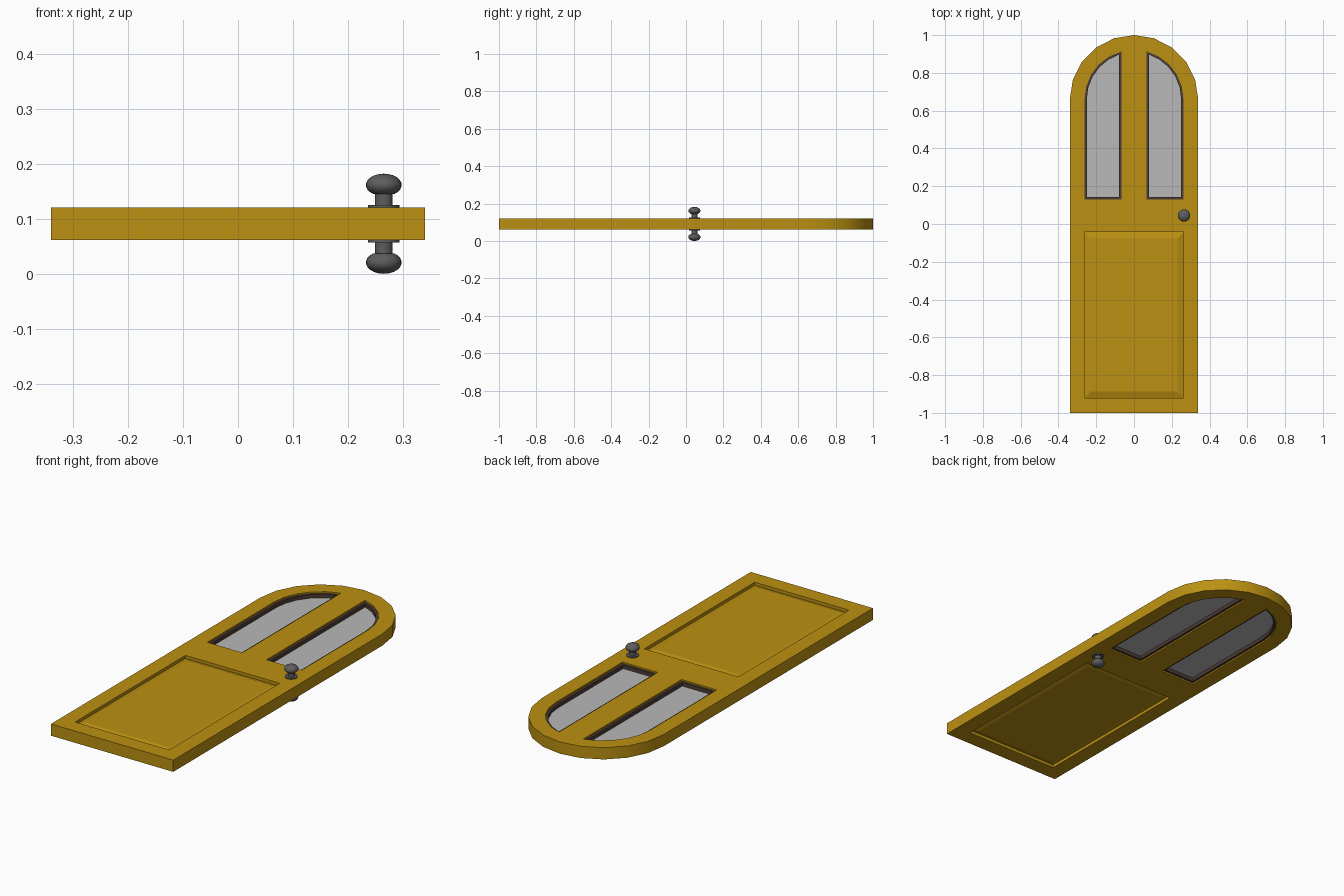
import bpy, bmesh
from math import sin, cos, pi, acos

if "Cube" in bpy.data.objects:
    bpy.data.objects.remove(bpy.data.objects["Cube"])

ZC = 0.0915      # mid-plane of the door
HALF = 0.0295    # half thickness
W, ARC_Y = 0.34, 0.66


def material(name, rgb):
    m = bpy.data.materials.new(name)
    m.diffuse_color = (*rgb, 1)
    m.use_nodes = True
    m.node_tree.nodes["Principled BSDF"].inputs["Base Color"].default_value = m.diffuse_color
    return m


GOLD = material("door_paint", (0.50, 0.28, 0.006))
DARK = material("trim_brown", (0.075, 0.045, 0.035))
GLASS = material("glass_grey", (0.48, 0.48, 0.48))
METAL = material("knob_metal", (0.11, 0.11, 0.11))


def finish(ob, mat):
    ob.data.materials.clear()
    ob.data.materials.append(mat)
    bpy.ops.object.select_all(action='DESELECT')
    ob.select_set(True)
    bpy.context.view_layer.objects.active = ob
    bpy.ops.object.shade_smooth_by_angle(angle=pi / 6)


def plate(name, loops, half, mat):
    """Flat plate: first loop is the outline, further loops are holes."""
    cu = bpy.data.curves.new(name, 'CURVE')
    cu.dimensions = '2D'
    cu.fill_mode = 'BOTH'
    cu.extrude = half
    for loop in loops:
        sp = cu.splines.new('POLY')
        sp.points.add(len(loop) - 1)
        for p, (x, y) in zip(sp.points, loop):
            p.co = (x, y, 0, 1)
        sp.use_cyclic_u = True
    ob = bpy.data.objects.new(name, cu)
    bpy.context.collection.objects.link(ob)
    ob.location.z = ZC
    bpy.ops.object.select_all(action='DESELECT')
    ob.select_set(True)
    bpy.context.view_layer.objects.active = ob
    bpy.ops.object.convert(target='MESH')
    ob = bpy.context.object
    bm = bmesh.new()
    bm.from_mesh(ob.data)
    bmesh.ops.remove_doubles(bm, verts=bm.verts, dist=1e-5)
    bmesh.ops.recalc_face_normals(bm, faces=bm.faces)
    bm.to_mesh(ob.data)
    bm.free()
    finish(ob, mat)
    return ob


def window(side, inset=0.0):
    """Half-arch window outline on one side of the centre bar."""
    x0, r, y0 = 0.067 + inset, 0.262 - inset, 0.13 + inset
    end = acos(x0 / r)
    pts = [(x0, y0), (r, y0)]
    pts += [(r * cos(end * i / 5), ARC_Y + r * sin(end * i / 5)) for i in range(6)]
    return [(side * x, y) for x, y in pts]


def rect(inset=0.0):
    x, y0, y1 = 0.262 - inset, -0.92 + inset, -0.043 - inset
    return [(-x, y0), (x, y0), (x, y1), (-x, y1)]


# Door slab with arched top and three openings
outline = [(-W, -1), (W, -1)]
outline += [(W * cos(pi * i / 10), ARC_Y + W * sin(pi * i / 10)) for i in range(11)]
plate("door_slab", [outline, window(1), window(-1), rect()], HALF, GOLD)

# Window trims and panes
for side, tag in ((1, "right"), (-1, "left")):
    plate(f"window_trim_{tag}", [window(side), window(side, 0.012)], 0.022, DARK)
    plate(f"window_pane_{tag}", [window(side, 0.011)], 0.004, GLASS)

# Raised lower panel, bevelled on both faces
bm = bmesh.new()
rings = [[bm.verts.new((x, y, z)) for x, y in rect(i)]
         for i, z in ((0.032, -0.024), (0, -0.014), (0, 0.014), (0.032, 0.024))]
for a, b in zip(rings, rings[1:]):
    for i in range(4):
        j = (i + 1) % 4
        bm.faces.new((a[i], a[j], b[j], b[i]))
bm.faces.new(rings[0][::-1])
bm.faces.new(rings[-1])
me = bpy.data.meshes.new("lower_panel")
bm.to_mesh(me)
bm.free()
panel = bpy.data.objects.new("lower_panel", me)
bpy.context.collection.objects.link(panel)
panel.location.z = ZC
finish(panel, GOLD)
panel.data.shade_flat()

# Knobs: lathed rosette, neck and flattened ball, mirrored to the back
profile = [(0, 0.025), (0.029, 0.025), (0.029, 0.034), (0.016, 0.034), (0.016, 0.055)]
profile += [(0.0325 * sin(t), 0.0705 - 0.0205 * cos(t))
            for t in (pi * (0.2 + 0.8 * i / 9) for i in range(10))]
N = 24
for sgn, tag in ((1, "front"), (-1, "back")):
    bm = bmesh.new()
    rings = [[bm.verts.new((r * cos(2 * pi * k / N), r * sin(2 * pi * k / N), sgn * z))
              for k in range(N)] for r, z in profile]
    for a, b in zip(rings, rings[1:]):
        for k in range(N):
            j = (k + 1) % N
            bm.faces.new((a[k], a[j], b[j], b[k]))
    bmesh.ops.remove_doubles(bm, verts=bm.verts, dist=1e-5)
    bmesh.ops.recalc_face_normals(bm, faces=bm.faces)
    me = bpy.data.meshes.new(f"knob_{tag}")
    bm.to_mesh(me)
    bm.free()
    knob = bpy.data.objects.new(f"knob_{tag}", me)
    bpy.context.collection.objects.link(knob)
    knob.location = (0.265, 0.045, ZC)
    finish(knob, METAL)
